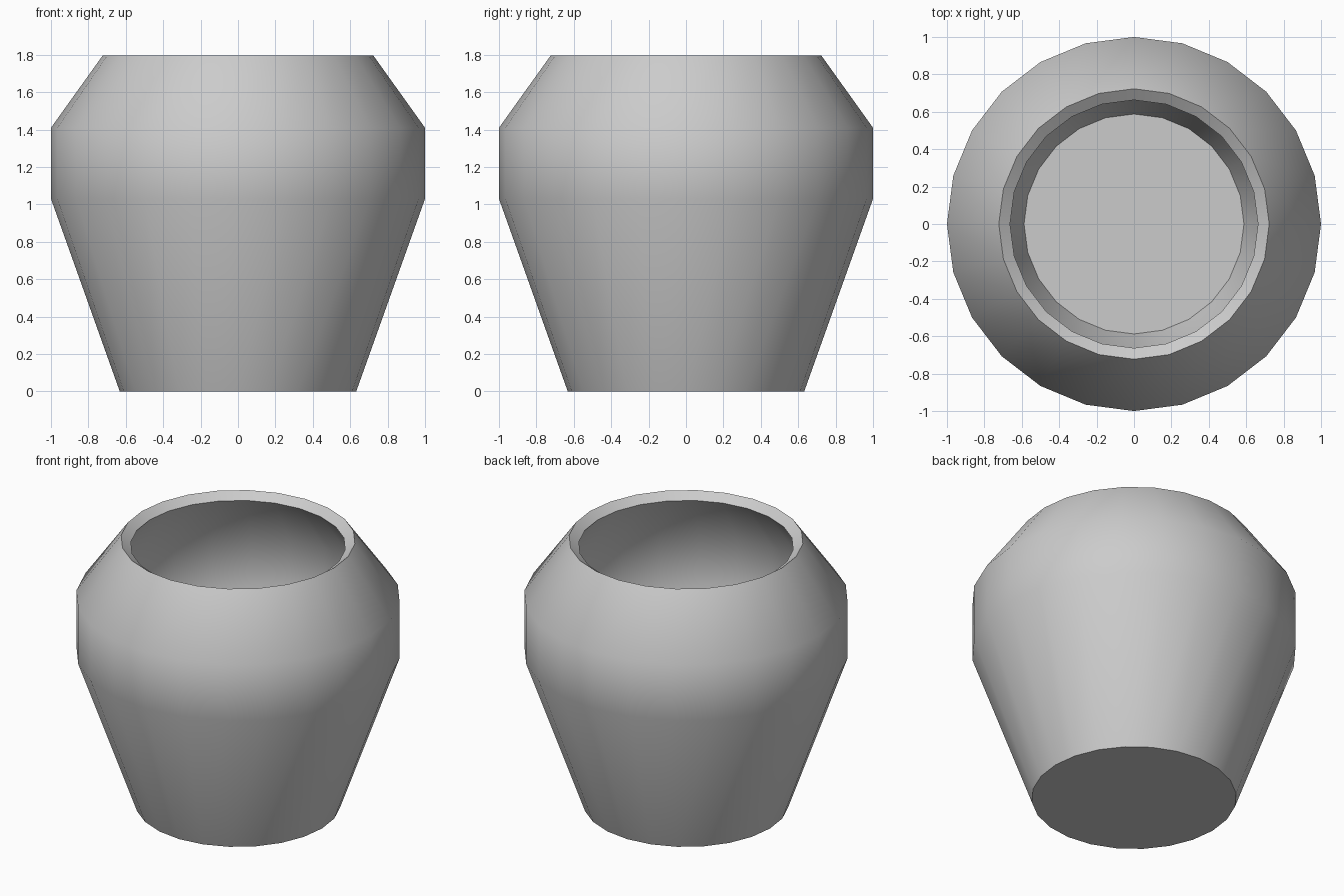
import bpy, bmesh
from math import radians, tau

if "Cube" in bpy.data.objects:
    bpy.data.objects.remove(bpy.data.objects["Cube"])

# Half cross-section (radius, height): outside from base up, over the rim, down inside to the floor
profile = [
    (0, 0), (0.632, 0), (1.0, 1.03), (1.0, 1.41), (0.723, 1.797),
    (0.663, 1.754), (0.927, 1.386), (0.927, 1.043), (0.588, 0.073), (0, 0.073),
]
SIDES = 24

# Lathe the profile around z
bm = bmesh.new()
verts = [bm.verts.new((r, 0, z)) for r, z in profile]
edges = [bm.edges.new(pair) for pair in zip(verts, verts[1:])]
bmesh.ops.spin(bm, geom=verts + edges, cent=(0, 0, 0), axis=(0, 0, 1),
               angle=tau, steps=SIDES)
bmesh.ops.remove_doubles(bm, verts=bm.verts, dist=1e-4)

# Merge the base and floor fans into flat caps
for z in (0, 0.073):
    fan = [f for f in bm.faces if all(abs(v.co.z - z) < 1e-3 for v in f.verts)]
    bmesh.ops.dissolve_faces(bm, faces=fan, use_verts=True)
bmesh.ops.recalc_face_normals(bm, faces=bm.faces)

mesh = bpy.data.meshes.new("pot")
bm.to_mesh(mesh)
bm.free()
pot = bpy.data.objects.new("pot", mesh)
bpy.context.collection.objects.link(pot)

# Smooth walls, crisp rim and base
bpy.context.view_layer.objects.active = pot
pot.select_set(True)
bpy.ops.object.shade_smooth_by_angle(angle=radians(45))
